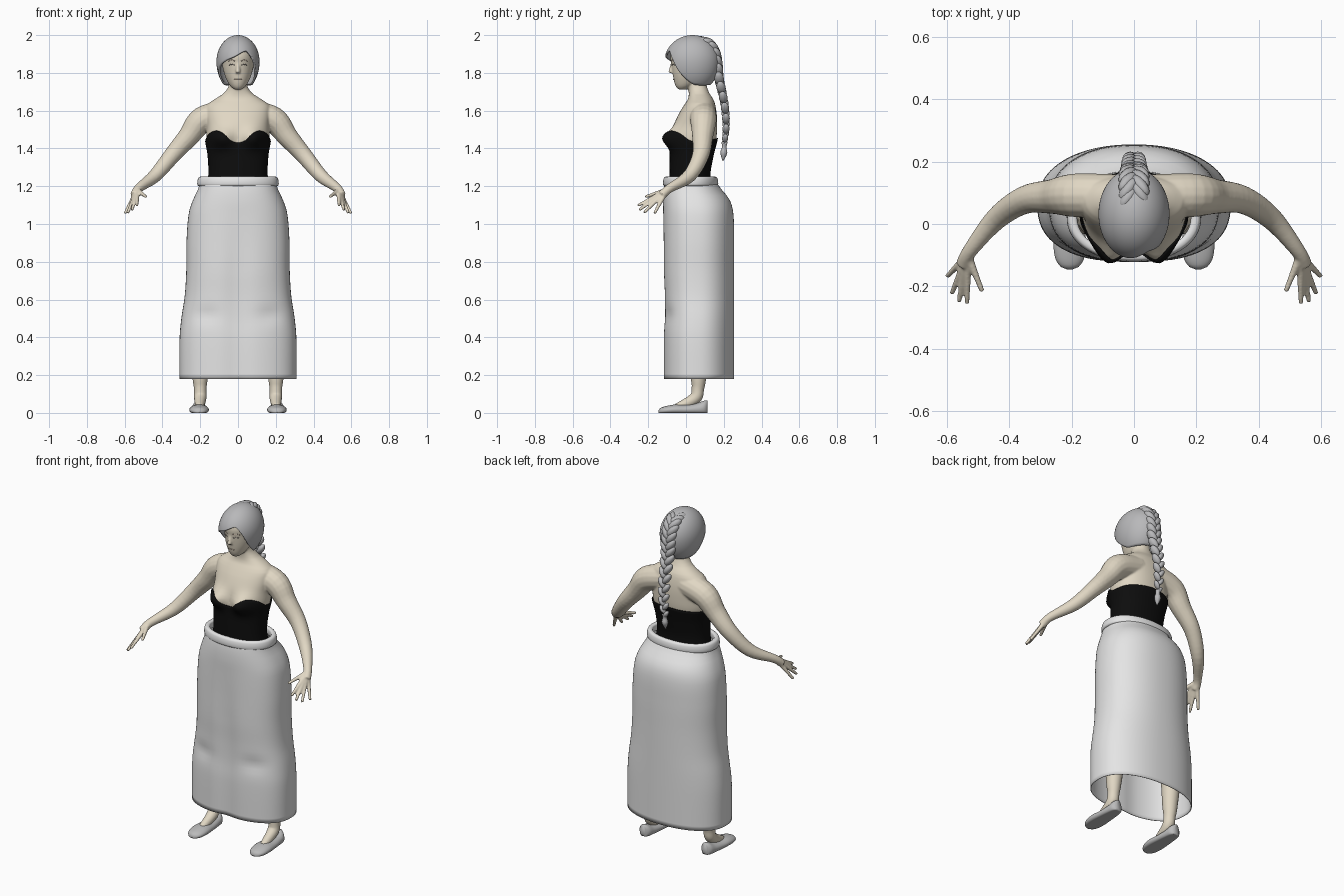
import bpy, bmesh, math
from mathutils import Vector, Matrix

cube = bpy.data.objects.get("Cube")
if cube:
    bpy.data.objects.remove(cube, do_unlink=True)


def material(name, r, g, b):
    m = bpy.data.materials.new(name)
    m.use_nodes = True
    m.diffuse_color = (r, g, b, 1)
    node = next(n for n in m.node_tree.nodes if n.type == 'BSDF_PRINCIPLED')
    node.inputs["Base Color"].default_value = (r, g, b, 1)
    node.inputs["Roughness"].default_value = 0.7
    return m


SKIN = material("skin", 0.75, 0.68, 0.55)
CLOTH = material("skirt_white", 0.78, 0.78, 0.78)
HAIR = material("hair_grey", 0.48, 0.48, 0.49)
SHOE = material("shoe_grey", 0.50, 0.50, 0.50)
BLACK = material("corset_black", 0.004, 0.004, 0.004)
LIP = material("lip", 0.60, 0.49, 0.40)
LASH = material("eyelash", 0.30, 0.27, 0.24)


def table(rows, x):
    """Smoothly interpolate rows keyed on their first column."""
    x = min(max(x, rows[0][0]), rows[-1][0])
    i = 0
    while i < len(rows) - 2 and x > rows[i + 1][0]:
        i += 1
    a, b = rows[i], rows[i + 1]
    p, q = rows[max(i - 1, 0)], rows[min(i + 2, len(rows) - 1)]
    h = b[0] - a[0]
    t = (x - a[0]) / h
    out = []
    for k in range(1, len(a)):
        m0 = (b[k] - p[k]) / (b[0] - p[0]) * h
        m1 = (q[k] - a[k]) / (q[0] - a[0]) * h
        out.append(a[k] + t * m0 + t * t * (3 * (b[k] - a[k]) - 2 * m0 - m1)
                   + t ** 3 * (m0 + m1 - 2 * (b[k] - a[k])))
    return out


def oval(th, half, front, back, power=2.0):
    """Point of a superellipse; angle 0 faces the front, positive to +x."""
    s, c = math.sin(th), math.cos(th)
    x = half * math.copysign(abs(s) ** (2 / power), s)
    y = (front + back) / 2 - (back - front) / 2 * math.copysign(abs(c) ** (2 / power), c)
    return x, y


def angles(n):
    return [-math.pi + 2 * math.pi * i / n for i in range(n)]


def loft(bm, rings, caps=True, closed=False):
    vs = [[bm.verts.new(p) for p in r] for r in rings]
    n = len(vs[0])
    for a, b in zip(vs, vs[1:] + (vs[:1] if closed else [])):
        for i in range(n):
            bm.faces.new((a[i], a[(i + 1) % n], b[(i + 1) % n], b[i]))
    if caps:
        bm.faces.new(vs[0])
        bm.faces.new(vs[-1])


def tube(bm, pts, ref=(0, 0, 1), n=16, sub=5):
    """Round tube through (x, y, z, radius) points."""
    rows = [(i, *p) for i, p in enumerate(pts)]
    path = [table(rows, k / sub) for k in range((len(pts) - 1) * sub + 1)]
    rings = []
    for k, p in enumerate(path):
        t = Vector(path[min(k + 1, len(path) - 1)][:3]) - Vector(path[max(k - 1, 0)][:3])
        u = t.cross(Vector(ref)).normalized()
        v = t.cross(u).normalized()
        rings.append([Vector(p[:3]) + p[3] * (math.cos(a) * u + math.sin(a) * v) for a in angles(n)])
    loft(bm, rings)


def finish(bm, name, mat, thick=0):
    bmesh.ops.recalc_face_normals(bm, faces=bm.faces)
    me = bpy.data.meshes.new(name)
    bm.to_mesh(me)
    bm.free()
    me.polygons.foreach_set("use_smooth", [True] * len(me.polygons))
    me.materials.append(mat)
    ob = bpy.data.objects.new(name, me)
    bpy.context.scene.collection.objects.link(ob)
    if thick:
        mod = ob.modifiers.new("thickness", 'SOLIDIFY')
        mod.thickness = thick
        mod.offset = 0
    return ob


# Upper body: torso, head, arms and hands fused into one skin
TORSO = [(1.0, .19, -.08, .17), (1.12, .172, -.08, .15), (1.25, .15, -.079, .122),
         (1.36, .153, -.078, .138), (1.45, .167, -.075, .16), (1.52, .165, -.065, .165),
         (1.58, .17, -.04, .163), (1.63, .165, -.01, .155), (1.66, .125, .01, .145),
         (1.69, .078, .015, .125), (1.73, .05, .01, .11), (1.8, .047, 0, .1)]
HEAD = [(1.712, .018, -.04, 0), (1.725, .036, -.052, .03), (1.75, .054, -.062, .07),
        (1.79, .071, -.07, .1), (1.84, .083, -.077, .14), (1.9, .084, -.082, .15),
        (1.96, .055, -.05, .11), (1.98, .02, 0, .07)]


def torso_point(th, z, grow=0.0):
    half, front, back = table(TORSO, z)
    x, y = oval(th, half + grow, front - grow, back + grow, 2.2)
    if math.cos(th) > 0:
        y -= .055 * math.exp(-((abs(x) - .085) / .055) ** 2 - ((z - 1.455) / .05) ** 2) \
            * min(1, 2 * math.cos(th))
    return Vector((x, y, z))


bm = bmesh.new()
loft(bm, [[torso_point(a, 1.0 + .8 * k / 50) for a in angles(64)] for k in range(51)])
loft(bm, [[(*oval(a, *table(HEAD, z)), z) for a in angles(40)]
          for z in [1.712 + .268 * k / 30 for k in range(31)]])
tube(bm, [(0, -.072, 1.855, .008), (0, -.078, 1.825, .01), (0, -.083, 1.8, .013)], (1, 0, 0))
FINGERS = [(.488, -.212, 1.145), (.535, -.25, 1.1), (.56, -.243, 1.078),
           (.582, -.218, 1.064), (.596, -.165, 1.06)]
for s in (1, -1):
    tube(bm, [(s * x, y, z, r) for x, y, z, r in (
        (.06, .09, 1.59, .07), (.19, .092, 1.55, .07), (.262, .088, 1.463, .056),
        (.35, .077, 1.362, .045), (.44, .018, 1.255, .036), (.525, -.085, 1.19, .024),
        (.548, -.13, 1.152, .024))])
    for x, y, z in FINGERS:
        tip, root = Vector((s * x, y, z)), Vector((s * .533, -.1, 1.18))
        tube(bm, [(*root.lerp(tip, t), r) for t, r in ((0, .015), (.5, .0115), (1.04, .0085))], n=10)
body = finish(bm, "upper_body", SKIN)
mod = body.modifiers.new("fuse", 'REMESH')
mod.mode = 'VOXEL'
mod.voxel_size = 0.005
mod.use_smooth_shade = True
mod = body.modifiers.new("soften", 'SMOOTH')
mod.factor = 0.5
mod.iterations = 7

# Eyes, brows and mouth lie on the face surface


def face_line(name, mat, pts, r):
    bm = bmesh.new()
    path = []
    for x, z in pts:
        half, front, back = table(HEAD, z)
        y = (front + back) / 2 - (back - front) / 2 * math.sqrt(1 - (x / half) ** 2)
        path.append((x, y, z, r))
    tube(bm, path, n=8)
    finish(bm, name, mat)


for s, side in ((1, "left"), (-1, "right")):
    face_line(side + "_eye", LASH, [(s * .019, 1.841), (s * .033, 1.845), (s * .047, 1.842)], .0025)
    face_line(side + "_brow", LIP, [(s * .016, 1.862), (s * .034, 1.868), (s * .052, 1.862)], .002)
face_line("mouth", LIP, [(-.02, 1.764), (0, 1.765), (.02, 1.764)], .003)

# Corset with a sweetheart neckline
NECKLINE = [(0, 1.43), (10, 1.44), (22, 1.474), (38, 1.493), (60, 1.478), (85, 1.44),
            (130, 1.445), (180, 1.455)]
bm = bmesh.new()
loft(bm, [[torso_point(a, 1.15 + (table(NECKLINE, abs(math.degrees(a)))[0] - 1.15) * k / 24, .006)
           for a in angles(96)] for k in range(25)], caps=False)
finish(bm, "corset", BLACK, .004)

# Long skirt, flatter in front, with soft folds over the legs
SKIRT = [(.18, .308, -.12, .253), (.4, .307, -.12, .253), (.5, .298, -.115, .253),
         (.62, .28, -.115, .253), (.75, .272, -.12, .253), (.92, .27, -.12, .253),
         (1.06, .258, -.12, .248), (1.13, .235, -.12, .228), (1.19, .207, -.116, .18),
         (1.23, .198, -.108, .155)]


def skirt_point(th, z):
    front = math.cos(th) > 0
    x, y = oval(th, *table(SKIRT, z), 2.5 if front else 2.2)
    if front:
        y += math.cos(th) * .012 * math.exp(-(x / .06) ** 2) * min(1, max(0, (1.1 - z) * 3))
        y += .01 * math.exp(-((abs(x) - .17) / .07) ** 2 - ((z - .52) / .04) ** 2)
    return x, y, z


bm = bmesh.new()
loft(bm, [[skirt_point(a, .18 + 1.05 * k / 40) for a in angles(80)] for k in range(41)], caps=False)
finish(bm, "skirt", CLOTH, .004)

# Waistband with a softly squared section
bm = bmesh.new()
band = []
for th in angles(80):
    x, y = oval(th, .199, -.105, .154, 2.2)
    out = Vector((x, y - .025, 0)).normalized()
    section = [oval(a, .016, -.025, .025, 3) for a in angles(16)]
    band.append([Vector((x, y, 1.226 + v)) + out * (u - .12 * v) for u, v in section])
loft(bm, band, caps=False, closed=True)
finish(bm, "waistband", CLOTH)

# Legs and slip-on shoes
LEG = [(.1, .07, 1.1, .09), (.14, .05, .85, .085), (.175, .05, .6, .062), (.195, .075, .38, .055),
       (.2, .067, .2, .042), (.2, .063, .13, .033), (.2, .045, .075, .032), (.204, -.06, .022, .02)]
SOLE = [(-.146, .008, .015), (-.138, .028, .026), (-.11, .046, .037), (-.06, .052, .046),
        (0, .047, .046), (.06, .041, .054), (.1, .034, .068), (.115, .018, .066)]
for s, side in ((1, "left"), (-1, "right")):
    bm = bmesh.new()
    tube(bm, [(s * x, y, z, r) for x, y, z, r in LEG], (1, 0, 0), 20)
    finish(bm, side + "_leg", SKIN)
    bm = bmesh.new()
    rings = []
    for k in range(33):
        y = -.146 + .261 * k / 32
        w, h = table(SOLE, y)
        rings.append([(s * .206 + w * math.cos(a), y, max(.002, h * (.4 + .6 * math.sin(a))))
                      for a in angles(24)])
    loft(bm, rings)
    bmesh.ops.translate(bm, verts=bm.verts, vec=(0, 0, -.002))
    finish(bm, side + "_shoe", SHOE)

# Hair cap with a side parting, tucked in at the nape
HAIRLINE = [(-180, 1.74), (-105, 1.74), (-85, 1.765), (-68, 1.82), (-40, 1.86), (-10, 1.885),
            (15, 1.91), (28, 1.912), (45, 1.87), (62, 1.8), (85, 1.75), (105, 1.738), (180, 1.74)]


def hair_point(th, t):
    rim = table(HAIRLINE, math.degrees(th))[0] - 1.86
    a = .06 + t * (math.acos(rim / (.135 if rim > 0 else .16)) - .06)
    x, y = oval(th, .109 * math.sin(a), -.144 * math.sin(a), .138 * math.sin(a))
    return x, y + .035, 1.86 + (.135 if math.cos(a) > 0 else .16) * math.cos(a)


bm = bmesh.new()
loft(bm, [[hair_point(a, k / 24) for a in angles(72)] for k in range(25)], caps=False)
bm.verts.ensure_lookup_table()
bm.faces.new(bm.verts[:72])
finish(bm, "hair_cap", HAIR, .01)

# Braid of alternating plump strands down the back
BRAID = [(0, .085, 1.966, .042), (1, .125, 1.952, .043), (2, .155, 1.905, .043), (3, .168, 1.84, .041),
         (4, .175, 1.77, .039), (5, .193, 1.69, .036), (6, .208, 1.6, .033), (7, .212, 1.51, .029),
         (8, .204, 1.43, .023)]
bm = bmesh.new()
STEPS = 27
for i in range(STEPS):
    u = 8 * i / (STEPS - 1)
    y, z, w = table(BRAID, u)
    y0, z0, _ = table(BRAID, u - .1)
    y1, z1, _ = table(BRAID, u + .1)
    t = Vector((0, y1 - y0, z1 - z0)).normalized()
    n = t.cross(Vector((1, 0, 0)))
    frame = Matrix((Vector((1, 0, 0)), n, t)).transposed().to_4x4()
    s = 1 if i % 2 else -1
    bmesh.ops.create_uvsphere(
        bm, u_segments=14, v_segments=10, radius=1,
        matrix=Matrix.Translation((s * w * .42, y, z)) @ frame
        @ Matrix.Rotation(-s * math.radians(35), 4, 'Y')
        @ Matrix.Diagonal((w * .52, w * .66, w * 1.05, 1)))
tube(bm, [(0, .204, 1.425, .014), (0, .202, 1.405, .012), (0, .2, 1.375, .018), (0, .195, 1.335, .003)],
     (1, 0, 0), 12)
finish(bm, "braid", HAIR)
